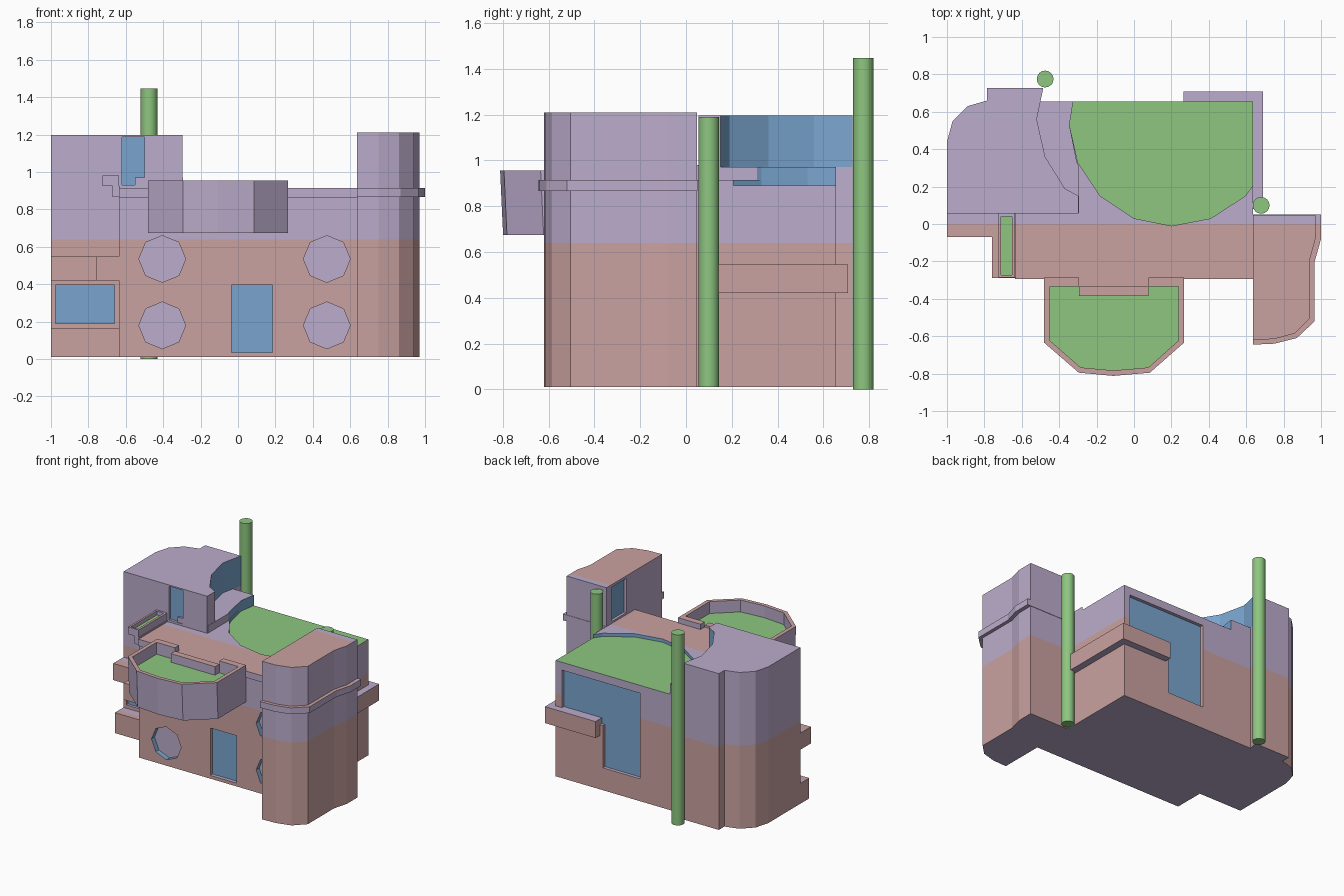
import bpy, bmesh, math
from mathutils import Vector

if "Cube" in bpy.data.objects:
    bpy.data.objects.remove(bpy.data.objects["Cube"])

# Materials, shared in the same slot order by every part
def linear(c):
    c /= 255
    return c / 12.92 if c < 0.04045 else ((c + 0.055) / 1.055) ** 2.4

LILAC, PINK, BLUE, GREEN = range(4)
MATS = []
for label, rgb in (("lilac", (188, 172, 204)), ("dusty pink", (202, 162, 160)),
                   ("sky blue", (122, 165, 207)), ("leaf green", (142, 198, 128))):
    m = bpy.data.materials.new(label)
    m.diffuse_color = (*[linear(c) for c in rgb], 1)
    m.use_nodes = True
    m.node_tree.nodes["Principled BSDF"].inputs["Base Color"].default_value = m.diffuse_color
    MATS.append(m)


def rule(f):
    """Walls change colour at a height, roofs change colour at y = 0."""
    c = f.calc_center_median()
    if f.normal.z > 0.5:
        return LILAC if c.y > 0 else PINK
    if f.normal.z < -0.5:
        return LILAC
    return LILAC if c.z > 0.64 else PINK


def prism(name, pts, lo, hi, axis='z', paint=rule, splits=True):
    """Extrude a flat outline along an axis and paint its faces."""
    place = {'z': lambda a, b, c: (a, b, c), 'y': lambda a, b, c: (a, c, b),
             'x': lambda a, b, c: (c, a, b)}[axis]
    bm = bmesh.new()
    low = [bm.verts.new(place(a, b, lo)) for a, b in pts]
    high = [bm.verts.new(place(a, b, hi)) for a, b in pts]
    bm.faces.new(low)
    bm.faces.new(high)
    n = len(pts)
    for i in range(n):
        j = (i + 1) % n
        bm.faces.new((low[i], low[j], high[j], high[i]))
    bmesh.ops.recalc_face_normals(bm, faces=bm.faces)
    if splits:
        for co, no in (((0, 0, 0.64), (0, 0, 1)), ((0, 0, 0.97), (0, 0, 1)), ((0, 0, 0), (0, 1, 0))):
            bmesh.ops.bisect_plane(bm, geom=bm.verts[:] + bm.edges[:] + bm.faces[:],
                                   dist=1e-5, plane_co=co, plane_no=no)
    bm.normal_update()
    for f in bm.faces:
        f.material_index = paint(f)
    me = bpy.data.meshes.new(name)
    bm.to_mesh(me)
    bm.free()
    for m in MATS:
        me.materials.append(m)
    ob = bpy.data.objects.new(name, me)
    bpy.context.collection.objects.link(ob)
    return ob


def rect(a0, a1, b0, b1):
    return [(a0, b0), (a1, b0), (a1, b1), (a0, b1)]


def cut(ob, pts, lo, hi, axis, cap, side=None):
    """Carve a recess whose end is coloured cap and whose walls are coloured side."""
    k = 'xyz'.index(axis)

    def paint(f):
        if abs(f.normal[k]) > 0.9:
            return cap
        return rule(f) if side is None else side
    c = prism("cutter", pts, lo, hi, axis, paint, False)
    c.hide_render = True
    mod = ob.modifiers.new("recess", 'BOOLEAN')
    mod.operation = 'DIFFERENCE'
    mod.solver = 'EXACT'
    mod.object = c
    bpy.context.view_layer.update()
    dg = bpy.context.evaluated_depsgraph_get()
    me = bpy.data.meshes.new_from_object(ob.evaluated_get(dg))
    ob.modifiers.clear()
    ob.data = me
    bpy.data.objects.remove(c)


# Main block with sunken lawn roof, round windows, door and rear window
main = prism("main_block", rect(-0.635, 0.637, -0.282, 0.655), 0.01, 0.915)
cut(main, [(-0.325, 0.7), (-0.325, 0.655), (-0.345, 0.53), (-0.3, 0.33), (-0.18, 0.15), (0, 0.03),
           (0.2, -0.01), (0.41, 0.03), (0.595, 0.15), (0.66, 0.24), (0.66, 0.7)],
    0.89, 1.0, 'z', GREEN, BLUE)
for cx in (-0.405, 0.475):
    for cz in (0.535, 0.18):
        octagon = [(cx + 0.125 * math.sin(i * math.pi / 4), cz + 0.125 * math.cos(i * math.pi / 4))
                   for i in range(8)]
        cut(main, octagon, -0.4, -0.245, 'y', LILAC, BLUE)
cut(main, rect(-0.035, 0.185, 0.035, 0.395), -0.4, -0.255, 'y', BLUE)
cut(main, [(-0.07, 0.18), (0.24, 0.18), (0.24, 0.5), (0.585, 0.5), (0.585, 0.83), (-0.07, 0.83)],
    0.63, 0.8, 'y', BLUE)
prism("roof_edge_band", rect(-0.635, 0.637, -0.294, -0.282), 0.865, 0.915)

# Left tower with curved blue wall facing the roof
def tower_paint(f):
    c = f.calc_center_median()
    curved = f.normal.x > 0.3 and c.y > 0.15 and c.z > 0.97
    return BLUE if curved and abs(f.normal.z) < 0.5 else rule(f)


left = prism("left_tower", [(-1, 0.055), (-0.297, 0.055), (-0.297, 0.15), (-0.37, 0.19), (-0.475, 0.36),
                            (-0.52, 0.56), (-0.485, 0.727), (-0.785, 0.727), (-0.785, 0.66),
                            (-0.89, 0.63), (-0.97, 0.55), (-1, 0.44)], 0.01, 1.197, paint=tower_paint)
cut(left, rect(-0.62, -0.5, 0.93, 1.187), -0.1, 0.075, 'y', BLUE)
cut(left, rect(-0.975, -0.66, 0.19, 0.395), -0.1, 0.075, 'y', BLUE)

# Terrace step between the left tower and the lawn
def terrace_paint(f):
    return BLUE if f.normal.x > 0.5 and f.calc_center_median().y > 0.315 else rule(f)


prism("terrace_step", [(-0.55, 0.06), (-0.295, 0.06), (-0.295, 0.31), (-0.305, 0.33), (-0.345, 0.53),
                       (-0.325, 0.655), (-0.55, 0.655)], 0.8, 0.97, paint=terrace_paint)

# Right tower and its band
right = prism("right_tower", [(0.635, 0.047), (0.635, -0.62), (0.75, -0.615), (0.86, -0.585), (0.94, -0.505),
                              (0.94, -0.19), (0.97, -0.08), (0.97, 0.047)], 0.01, 1.21)
cut(right, rect(-0.19, -0.02, 0.93, 1.19), 0.5, 0.655, 'x', BLUE)
prism("right_tower_band", [(0.635, 0.05), (0.635, -0.645), (0.75, -0.64), (0.87, -0.61), (0.966, -0.52),
                           (0.966, -0.2), (1.0, -0.08), (1.0, 0.05)], 0.867, 0.915)

# Balcony with lawn floor
balcony = prism("balcony", [(-0.48, -0.285), (-0.48, -0.635), (-0.295, -0.795), (-0.11, -0.812),
                            (0.085, -0.795), (0.267, -0.635), (0.267, -0.285)], 0.675, 0.955)
for v in balcony.data.vertices:
    if v.co.z < 0.7 and v.co.y < -0.5:
        v.co.y += 0.013
cut(balcony, [(-0.45, -0.335), (-0.45, -0.623), (-0.285, -0.767), (-0.11, -0.783),
              (0.077, -0.767), (0.238, -0.623), (0.238, -0.335)], 0.865, 1.1, 'z', GREEN)
cut(balcony, rect(-0.295, 0.077, -0.345, -0.2), 0.915, 1.1, 'z', PINK)
prism("balcony_threshold", rect(-0.295, 0.077, -0.385, -0.335), 0.8, 0.93)

# Planter box beside the main block
planter = prism("planter", rect(-0.725, -0.635, -0.285, 0.055), 0.925, 0.98)
cut(planter, rect(-0.71, -0.652, -0.272, 0.04), 0.95, 1.1, 'z', GREEN)
prism("planter_support", rect(-0.67, -0.63, -0.285, 0.055), 0.867, 0.925)

# Ledges
prism("left_upper_ledge", [(-1, 0.06), (-1, -0.07), (-0.76, -0.07), (-0.76, -0.29),
                           (-0.63, -0.29), (-0.63, 0.06)], 0.42, 0.547)
prism("left_lower_ledge", rect(-1, -0.63, -0.05, 0.06), 0.01, 0.165)
prism("rear_ledge", [(0.63, 0.08), (0.69, 0.08), (0.69, 0.708), (0.265, 0.708),
                     (0.265, 0.632), (0.63, 0.632)], 0.42, 0.545)

# Round poles
for name, x, y, z0, z1 in (("tall_pole", -0.475, 0.775, 0, 1.447), ("short_pole", 0.68, 0.1, 0.01, 1.19)):
    ring = [(x + 0.045 * math.cos(i * math.pi / 8), y + 0.045 * math.sin(i * math.pi / 8)) for i in range(16)]
    pole = prism(name, ring, z0, z1, paint=lambda f: GREEN, splits=False)
    bpy.ops.object.select_all(action='DESELECT')
    pole.select_set(True)
    bpy.context.view_layer.objects.active = pole
    bpy.ops.object.shade_smooth_by_angle(angle=math.radians(40))
